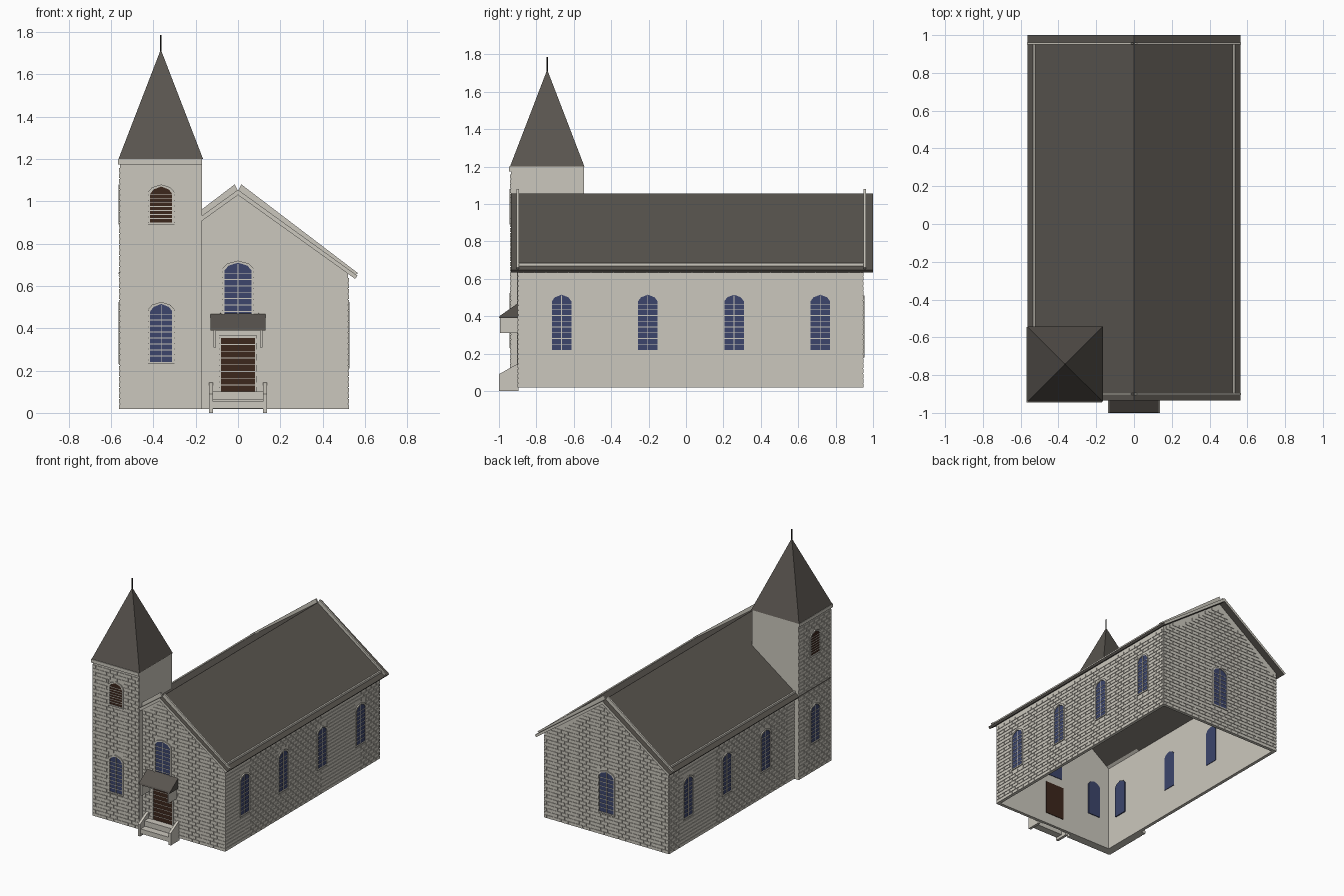
import bpy, bmesh

cube = bpy.data.objects.get("Cube")
if cube:
    bpy.data.objects.remove(cube, do_unlink=True)


def material(name, rgb):
    m = bpy.data.materials.new(name)
    m.use_nodes = True
    m.diffuse_color = (*rgb, 1)
    m.node_tree.nodes["Principled BSDF"].inputs["Base Color"].default_value = (*rgb, 1)
    return m


STONE = material("pale stone", (0.60, 0.575, 0.51))
SLATE = material("dark slate", (0.10, 0.09, 0.078))
GLASS = material("blue glass", (0.045, 0.06, 0.15))
WOOD = material("brown wood", (0.045, 0.02, 0.012))
IRON = material("black iron", (0.02, 0.018, 0.016))


# Maps from (along, up, depth) to space
def along_x(u, z, d): return (u, d, z)
def along_y(u, z, d): return (d, u, z)
def front(u, z, d): return (u, -0.896 - d, z)
def back(u, z, d): return (u, 0.946 + d, z)
def left(u, z, d): return (0.52 + d, u, z)
def right(u, z, d): return (-0.52 - d, u, z)
def tower_front(u, z, d): return (u, -0.936 - d, z)
def tower_side(u, z, d): return (-0.558 - d, u, z)


def add_prism(bm, pts, place, d0, d1):
    a = [bm.verts.new(place(u, z, d0)) for u, z in pts]
    b = [bm.verts.new(place(u, z, d1)) for u, z in pts]
    bm.faces.new(a)
    bm.faces.new(b[::-1])
    for i in range(len(pts)):
        j = (i + 1) % len(pts)
        bm.faces.new((a[i], b[i], b[j], a[j]))


def finish(name, bm, *mats, rule=None):
    bmesh.ops.recalc_face_normals(bm, faces=bm.faces)
    me = bpy.data.meshes.new(name)
    if rule:
        for f in bm.faces:
            f.material_index = rule(f)
    bm.to_mesh(me)
    bm.free()
    for m in mats:
        me.materials.append(m)
    ob = bpy.data.objects.new(name, me)
    bpy.context.collection.objects.link(ob)
    return ob


def prism(name, pts, place, d0, d1, *mats, rule=None):
    bm = bmesh.new()
    add_prism(bm, pts, place, d0, d1)
    return finish(name, bm, *mats, rule=rule)


def rect(u0, u1, z0, z1):
    return [(u0, z0), (u1, z0), (u1, z1), (u0, z1)]


def roof_z(x):
    return 1.055 - 0.72 * abs(x)


BASE = 0.018


# Staggered courses of raised blocks, leaving the openings free
def masonry(name, place, u0, u1, top, openings):
    bm = bmesh.new()
    course, length, gap = 0.026, 0.06, 0.004
    z, row = BASE, 0
    while z + course < 1.2:
        u = u0 - (row % 2) * length / 2
        while u < u1:
            pieces = [(max(u, u0), min(u + length - gap, u1))]
            for o0, o1, zb, zt in openings:
                if z < zt and z + course > zb:
                    cut = []
                    for a, b in pieces:
                        cut += [(a, min(b, o0)), (max(a, o1), b)]
                    pieces = cut
            for a, b in pieces:
                if b - a > 0.006 and min(top(a), top(b)) > z + course:
                    add_prism(bm, rect(a, b, z, z + course - gap), place, -0.002, 0.004)
            u += length
        z += course
        row += 1
    finish(name, bm, STONE)


def arch(c, w, z0, z1):
    return [(c - w, z0), (c + w, z0), (c + w, z1 - 0.035), (c + 0.7 * w, z1 - 0.014),
            (c, z1), (c - 0.7 * w, z1 - 0.014), (c - w, z1 - 0.035)]


# Arched opening: pane through the wall, raised frame, glazing bars
def window(name, place, c, w, z0, z1, depth=0.024, pane=GLASS, rows=9):
    inner, outer = arch(c, w, z0, z1), arch(c, w + 0.01, z0 - 0.01, z1 + 0.01)
    prism(name + "_pane", inner, place, -depth, 0.002, pane)
    bm = bmesh.new()
    for i in range(len(inner)):
        j = (i + 1) % len(inner)
        add_prism(bm, [inner[i], inner[j], outer[j], outer[i]], place, -0.002, 0.008)
    finish(name + "_frame", bm, STONE)
    bm = bmesh.new()
    for i in range(1, rows):
        z = z0 + (z1 - 0.02 - z0) * i / rows
        add_prism(bm, rect(c - w, c + w, z - 0.002, z + 0.002), place, 0, 0.004)
    if pane == GLASS:
        add_prism(bm, rect(c - 0.002, c + 0.002, z0, z1 - 0.005), place, 0, 0.0045)
    finish(name + "_bars", bm, STONE)
    return (c - w - 0.01, c + w + 0.01, z0 - 0.01, z1 + 0.01)


# Nave walls, open underneath
gable = [(-0.52, BASE), (0.52, BASE), (0.52, roof_z(0.52) - 0.015),
         (0, roof_z(0) - 0.015), (-0.52, roof_z(0.52) - 0.015)]
prism("front_wall", gable, front, -0.02, 0, STONE)
prism("back_wall", gable, back, -0.02, 0, STONE)
side = rect(-0.896, 0.946, BASE, roof_z(0.52) - 0.01)
prism("left_wall", side, left, -0.02, 0, STONE)
prism("right_wall", side, right, -0.02, 0, STONE)

# Tower: outer walls below, solid shaft above the roof slope
tx0, tx1, ty0, ty1 = -0.558, -0.17, -0.936, -0.545
prism("tower_front_wall", [(tx0, BASE), (tx1, BASE), (tx1, 0.95), (tx0, 0.65)],
      along_x, ty0, -0.89, STONE)
prism("tower_side_wall", rect(ty0, ty1, BASE, 0.66), along_y, tx0, -0.515, STONE)
prism("tower_shaft", [(tx0, 0.63), (tx1, 0.91), (tx1, 1.2), (tx0, 1.2)],
      along_x, ty0, ty1, STONE)
prism("tower_cornice", rect(tx0 - 0.01, tx1, 1.175, 1.2), along_x, ty0 - 0.01, ty1, STONE)

# Spire and finial
cx, cy = -0.365, -0.742
bm = bmesh.new()
ring = [bm.verts.new((cx + sx * 0.2, cy + sy * 0.199, 1.2))
        for sx, sy in ((-1, -1), (1, -1), (1, 1), (-1, 1))]
tip = bm.verts.new((cx, cy, 1.718))
bm.faces.new(ring[::-1])
for i in range(4):
    bm.faces.new((ring[i], ring[(i + 1) % 4], tip))
finish("spire", bm, SLATE)
bpy.ops.mesh.primitive_cylinder_add(vertices=8, radius=0.004, depth=0.09, location=(cx, cy, 1.742))
finial = bpy.context.object
finial.name = "finial"
finial.data.materials.append(IRON)

# Main roof with pale end faces, gable strips and eave strips
for s, tag in ((1, "left"), (-1, "right")):
    slab = [(0, roof_z(0)), (s * 0.565, roof_z(0.565)), (s * 0.553, 0.634), (0, 1.03)]
    prism("roof_" + tag, slab, along_x, -0.935, 1.0, SLATE, STONE,
          rule=lambda f: int(abs(f.normal.y) > 0.9))
    strip = [(0, 1.05), (s * 0.016, 1.08), (s * 0.567, roof_z(0.567) + 0.014),
             (s * 0.555, roof_z(0.555) - 0.005)]
    for y, end in ((-0.906, "front"), (0.95, "back")):
        prism(f"{end}_gable_strip_{tag}", strip, along_x, y, y + 0.012, STONE)
    x = s * 0.53
    prism("eave_strip_" + tag, rect(x - 0.006, x + 0.006, 0.655, roof_z(x) + 0.01),
          along_x, -0.9, 0.955, STONE)

# Windows and masonry, wall by wall
holes = [window(f"left_window_{i}", left, -0.665 + 0.461 * i, 0.052, 0.22, 0.515)
         for i in range(4)]
masonry("left_masonry", left, -0.896, 0.946, lambda u: 0.655, holes)
holes = [window(f"right_window_{i}", right, -0.204 + 0.461 * i, 0.052, 0.22, 0.515)
         for i in range(3)]
masonry("right_masonry", right, ty1, 0.946, lambda u: 0.655, holes)
holes = [window("back_window", back, 0, 0.06, 0.19, 0.50)]
masonry("back_masonry", back, -0.52, 0.52, lambda u: roof_z(u) - 0.02, holes)
holes = [window("front_window", front, 0, 0.063, 0.42, 0.71), (-0.09, 0.09, 0, 0.37)]
masonry("front_masonry", front, tx1, 0.52, lambda u: roof_z(u) - 0.02, holes)
for name, place, c, u0, u1 in (("tower_front", tower_front, -0.363, tx0, tx1),
                               ("tower_side", tower_side, cy, ty0, ty1)):
    holes = [window(name + "_window", place, c, 0.052, 0.24, 0.515, 0.066),
             window(name + "_louvre", place, c, 0.052, 0.90, 1.07, 0.01, WOOD, 8)]
    masonry(name + "_masonry", place, u0, u1, lambda u: 1.18, holes)

# Door with slats and frame
prism("door", rect(-0.08, 0.08, 0.10, 0.355), front, -0.024, 0.002, WOOD)
bm = bmesh.new()
for i in range(1, 8):
    z = 0.10 + 0.255 * i / 8
    add_prism(bm, rect(-0.08, 0.08, z - 0.0015, z + 0.0015), front, 0, 0.004)
for s in (-1, 1):
    add_prism(bm, rect(s * 0.08, s * 0.09, 0.10, 0.365), front, 0, 0.008)
add_prism(bm, rect(-0.08, 0.08, 0.355, 0.365), front, 0, 0.008)
finish("door_trim", bm, STONE)

# Porch canopy, brackets, steps and side rails
prism("canopy", [(-1.0, 0.39), (-0.895, 0.39), (-0.895, 0.472), (-0.995, 0.402)],
      along_y, -0.13, 0.13, SLATE)
for s, tag in ((1, "left"), (-1, "right")):
    prism("bracket_" + tag, rect(-0.995, -0.895, 0.31, 0.39),
          along_y, s * 0.105, s * 0.117, STONE)
    prism("step_rail_" + tag,
          [(-1.0, 0), (-0.895, 0), (-0.895, 0.145), (-0.915, 0.138), (-1.0, 0.09)],
          along_y, s * 0.118, s * 0.138, STONE)
prism("upper_step", rect(-0.12, 0.12, 0.06, 0.10), along_x, -0.95, -0.895, STONE)
prism("lower_step", rect(-0.12, 0.12, 0.02, 0.055), along_x, -0.995, -0.94, STONE)
